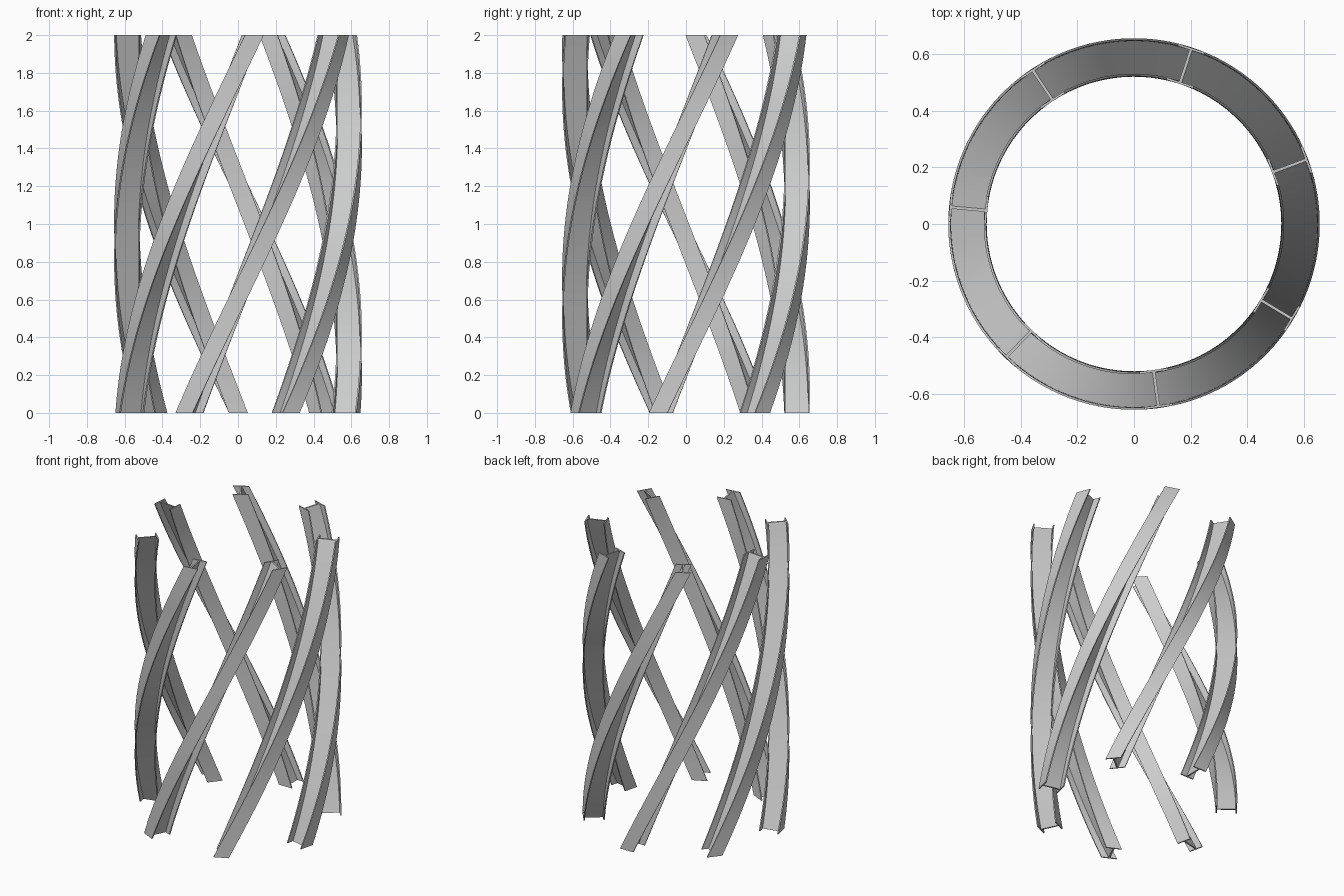
import bpy, bmesh, math

if "Cube" in bpy.data.objects:
    bpy.data.objects.remove(bpy.data.objects["Cube"])

COUNT = 7                     # beams around the ring
HEIGHT = 2.0
TWIST = math.radians(85)      # turn of each beam from bottom to top
START = math.radians(-64.5)   # bottom angle of the first beam
STEPS = 40
R_IN, R_OUT = 0.52, 0.654     # inner and outer flange faces
HALF = 0.05                   # half flange width
FT, WT = 0.008, 0.005         # flange thickness, half web thickness

# I-shaped cross-section as (radial, tangential), cut horizontally
half = [(R_OUT, HALF), (R_OUT - FT, HALF), (R_OUT - FT, WT),
        (R_IN + FT, WT), (R_IN + FT, HALF), (R_IN, HALF)]
profile = half + [(r, -t) for r, t in reversed(half)]


def helical_beam(name, start):
    bm = bmesh.new()
    rings = []
    for s in range(STEPS + 1):
        f = s / STEPS
        a = start + TWIST * f
        c, n = math.cos(a), math.sin(a)
        rings.append([bm.verts.new((r * c - t * n, r * n + t * c, HEIGHT * f))
                      for r, t in profile])
    k = len(profile)
    for lo, hi in zip(rings, rings[1:]):
        for i in range(k):
            j = (i + 1) % k
            bm.faces.new((lo[i], lo[j], hi[j], hi[i]))
    # end caps: two flanges and the web
    for ring in (rings[0], rings[-1]):
        for ids in ((0, 1, 2, 9, 10, 11), (2, 3, 8, 9), (3, 4, 5, 6, 7, 8)):
            bm.faces.new([ring[i] for i in ids])
    bmesh.ops.recalc_face_normals(bm, faces=bm.faces)
    me = bpy.data.meshes.new(name)
    bm.to_mesh(me)
    bm.free()
    ob = bpy.data.objects.new(name, me)
    bpy.context.collection.objects.link(ob)
    bpy.ops.object.select_all(action='DESELECT')
    ob.select_set(True)
    bpy.context.view_layer.objects.active = ob
    bpy.ops.object.shade_smooth_by_angle(angle=math.radians(30))


# ring of twisted beams
for b in range(COUNT):
    helical_beam(f"twisted_beam_{b + 1}", START + 2 * math.pi * b / COUNT)
